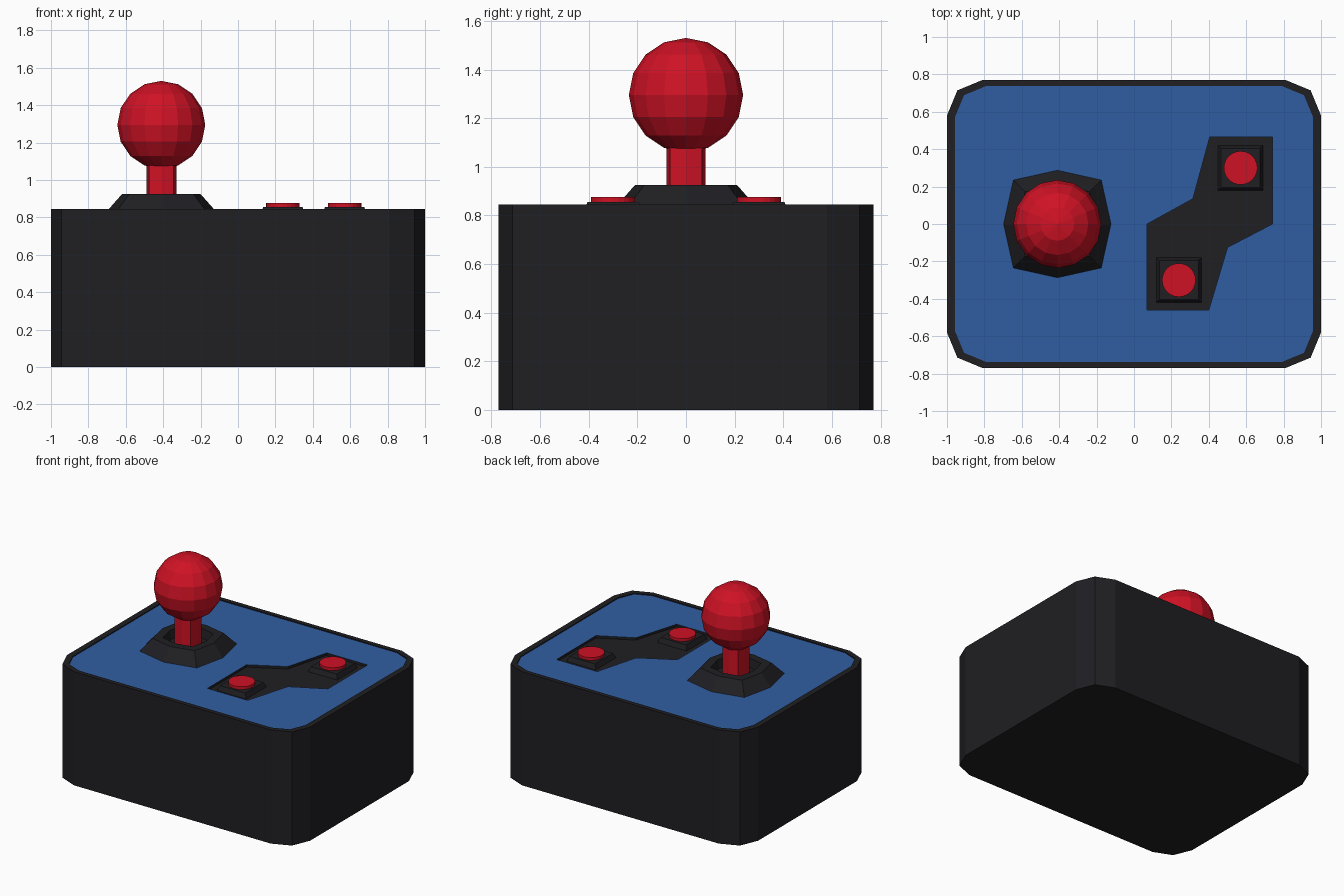
import bpy, bmesh, math

if "Cube" in bpy.data.objects:
    bpy.data.objects.remove(bpy.data.objects["Cube"])


def material(name, rgb):
    m = bpy.data.materials.new(name)
    m.diffuse_color = (*rgb, 1)
    m.use_nodes = True
    m.node_tree.nodes["Principled BSDF"].inputs["Base Color"].default_value = m.diffuse_color
    return m


BLACK = material("black", (0.014, 0.014, 0.017))
RED = material("red", (0.62, 0.006, 0.018))
BLUE = material("blue", (0.03, 0.11, 0.36))


def finish(name, bm, mat):
    me = bpy.data.meshes.new(name)
    bm.to_mesh(me)
    bm.free()
    me.materials.append(mat)
    ob = bpy.data.objects.new(name, me)
    bpy.context.collection.objects.link(ob)
    return ob


def loft(name, sections, mat, bottom=True, top=True):
    """Skin a list of (counter-clockwise outline, z) sections."""
    bm = bmesh.new()
    loops = [[bm.verts.new((x, y, z)) for x, y in pts] for pts, z in sections]
    for a, b in zip(loops, loops[1:]):
        n = len(a)
        for i in range(n):
            j = (i + 1) % n
            bm.faces.new((a[i], a[j], b[j], b[i]))
    if bottom:
        bm.faces.new(loops[0][::-1])
    if top:
        bm.faces.new(loops[-1])
    return finish(name, bm, mat)


def rounded(hx, hy, r):
    """Rectangle whose corners are rounded with two facets."""
    pts = []
    for k, (sx, sy) in enumerate([(1, 1), (-1, 1), (-1, -1), (1, -1)]):
        for s in range(3):
            a = math.radians(90 * k + 45 * s)
            pts.append((sx * (hx - r) + r * math.cos(a), sy * (hy - r) + r * math.sin(a)))
    return pts


def bulged(cx, cy, mid, corner):
    """Square with bulging sides: eight points."""
    pts = []
    for k in range(8):
        a = math.radians(45 * k)
        r = corner * math.sqrt(2) if k % 2 else mid
        pts.append((cx + r * math.cos(a), cy + r * math.sin(a)))
    return pts


def square(cx, cy, h):
    return [(cx - h, cy - h), (cx + h, cy - h), (cx + h, cy + h), (cx - h, cy + h)]


def circle(cx, cy, r, n=24):
    return [(cx + r * math.cos(2 * math.pi * i / n), cy + r * math.sin(2 * math.pi * i / n))
            for i in range(n)]


TOP, PANEL, RECESS = 0.845, 0.838, 0.82
outer = rounded(1.0, 0.77, 0.19)
inner = rounded(0.957, 0.737, 0.165)
zigzag = [(0.07, -0.46), (0.40, -0.46), (0.50, -0.125), (0.74, 0.0),
          (0.74, 0.465), (0.405, 0.465), (0.315, 0.135), (0.07, 0.0)]

# Case with a thin raised rim, open where the panel sits
loft("case", [(outer, 0), (outer, TOP), (inner, TOP), (inner, PANEL)], BLACK, top=False)

# Blue panel with a zigzag opening
bm = bmesh.new()
edges = []
for pts in (inner, zigzag):
    vs = [bm.verts.new((x, y, PANEL)) for x, y in pts]
    edges += [bm.edges.new((vs[i - 1], vs[i])) for i in range(len(vs))]
bmesh.ops.triangle_fill(bm, use_beauty=True, use_dissolve=False, edges=edges, normal=(0, 0, 1))
for f in bm.faces:
    f.normal_update()
    if f.normal.z < 0:
        f.normal_flip()
finish("top_panel", bm, BLUE)

# Sunken button tray
loft("button_tray", [(zigzag, PANEL), (zigzag, RECESS)], BLACK, bottom=False)

# Buttons on square plinths
for side, cx, cy in (("front", 0.24, -0.30), ("back", 0.57, 0.30)):
    loft(side + "_button_base", [(square(cx, cy, 0.12), RECESS), (square(cx, cy, 0.105), 0.855)], BLACK)
    loft(side + "_button", [(circle(cx, cy, 0.09), 0.85), (circle(cx, cy, 0.09), 0.876)], RED)

# Joystick collar with hollow centre
SX = -0.41
loft("stick_collar", [(bulged(SX, 0, 0.287, 0.235), PANEL), (bulged(SX, 0, 0.21, 0.172), 0.925),
                      (bulged(SX, 0, 0.15, 0.122), 0.925), (bulged(SX, 0, 0.14, 0.115), 0.86)], BLACK)

# Joystick shaft and ball
shaft = bulged(SX, 0, 0.08, 0.065)
loft("stick_shaft", [(shaft, 0.85), (shaft, 1.12)], RED)
bpy.ops.mesh.primitive_uv_sphere_add(segments=16, ring_count=8, radius=0.235, location=(SX, 0, 1.295))
ball = bpy.context.object
ball.name = "stick_ball"
ball.data.materials.append(RED)
